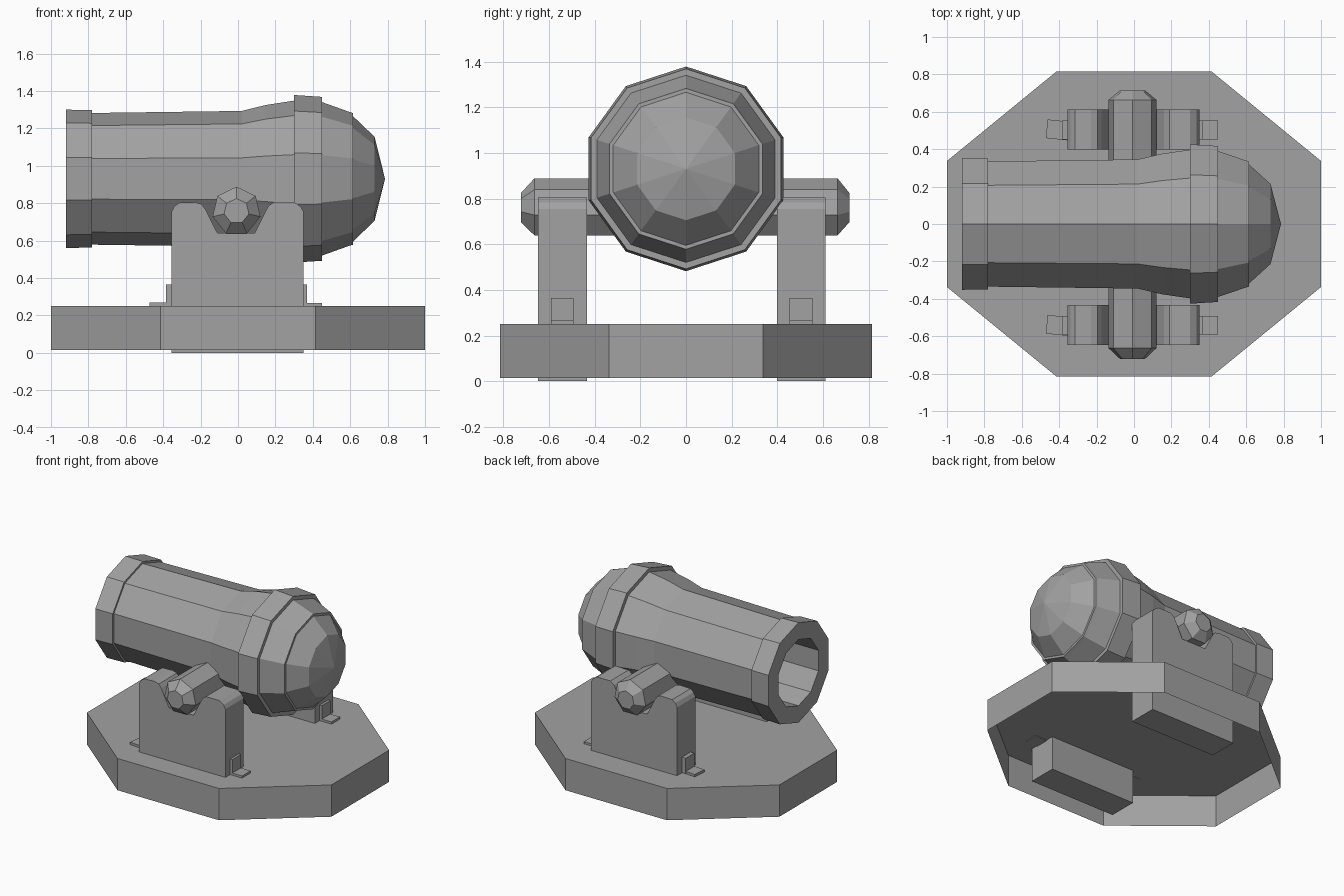
import bpy, bmesh, math
from mathutils import Matrix

if "Cube" in bpy.data.objects:
    bpy.data.objects.remove(bpy.data.objects["Cube"])

iron = bpy.data.materials.new("iron_grey")
iron.diffuse_color = (0.36, 0.36, 0.36, 1)
iron.use_nodes = True
iron.node_tree.nodes["Principled BSDF"].inputs["Base Color"].default_value = iron.diffuse_color


def finish(name, bm):
    bmesh.ops.recalc_face_normals(bm, faces=bm.faces)
    mesh = bpy.data.meshes.new(name)
    bm.to_mesh(mesh)
    bm.free()
    mesh.materials.append(iron)
    obj = bpy.data.objects.new(name, mesh)
    bpy.context.collection.objects.link(obj)
    return obj


def lathe(name, profile, sides, axis, centre):
    """Revolve (distance, radius) pairs about x or y, one corner pointing up."""
    bm = bmesh.new()
    rings = []
    for d, r in profile:
        ring = []
        for i in range(sides if r else 1):
            t = 2 * math.pi * i / sides
            s, c = r * math.sin(t), r * math.cos(t)
            p = (d, s, c) if axis == "x" else (s, d, c)
            ring.append(bm.verts.new([a + b for a, b in zip(p, centre)]))
        rings.append(ring)
    for a, b in zip(rings, rings[1:]):
        for i in range(sides):
            j = (i + 1) % sides
            quad = [a[i % len(a)], a[j % len(a)], b[j % len(b)], b[i % len(b)]]
            bm.faces.new(list(dict.fromkeys(quad)))
    return finish(name, bm)


def prism(name, outline, start, vec, bottom=True):
    """Extrude a closed outline of 3D points along vec."""
    bm = bmesh.new()
    near = [bm.verts.new(p) for p in outline]
    far = [bm.verts.new([a + b for a, b in zip(p, vec)]) for p in outline]
    if bottom:
        bm.faces.new(near)
    bm.faces.new(far)
    n = len(near)
    for i in range(n):
        j = (i + 1) % n
        bm.faces.new((near[i], near[j], far[j], far[i]))
    bmesh.ops.translate(bm, verts=bm.verts, vec=start)
    return finish(name, bm)


def box(name, lo, hi, turn=0):
    bm = bmesh.new()
    size = [b - a for a, b in zip(lo, hi)]
    mid = [(a + b) / 2 for a, b in zip(lo, hi)]
    m = (Matrix.Translation(mid) @ Matrix.Rotation(turn, 4, "Z")
         @ Matrix.Diagonal((*size, 1)))
    bmesh.ops.create_cube(bm, size=1, matrix=m)
    return finish(name, bm)


# Eight-sided base, hollow and open underneath
octagon = [(-0.415, -0.815), (0.415, -0.815), (1, -0.337), (1, 0.337),
           (0.415, 0.815), (-0.415, 0.815), (-1, 0.337), (-1, -0.337)]
prism("base", [(x, y, 0) for x, y in octagon], (0, 0, 0.015),
      (0, 0, 0.235), bottom=False)

# Ten-sided barrel: bore, muzzle band, tube, breech ring and domed end
barrel = [(0.2, 0), (0.2, 0.245), (-0.92, 0.245), (-0.92, 0.37),
          (-0.78, 0.367), (-0.78, 0.352), (0.02, 0.363), (0.15, 0.395),
          (0.30, 0.418), (0.30, 0.448), (0.45, 0.438), (0.45, 0.41),
          (0.595, 0.358), (0.615, 0.352), (0.615, 0.335), (0.73, 0.225),
          (0.786, 0)]
lathe("barrel", barrel, 10, "x", (0, 0, 0.93))

# Seven-sided trunnion with tapered ends
trunnion = [(-0.722, 0), (-0.722, 0.068), (-0.664, 0.131),
            (0.664, 0.131), (0.715, 0.068), (0.715, 0)]
lathe("trunnion", trunnion, 7, "y", (-0.008, 0, 0.757))

# Notched supports, each with an angle bracket at both ends
notch = [(-0.355, 0), (0.35, 0), (0.35, 0.755), (0.335, 0.782), (0.30, 0.805),
         (0.19, 0.805), (0.16, 0.782), (0.09, 0.64), (-0.11, 0.64),
         (-0.175, 0.768), (-0.195, 0.795), (-0.23, 0.805), (-0.315, 0.802),
         (-0.34, 0.783), (-0.355, 0.755)]
for side, y in (("front", -0.647), ("back", 0.398)):
    prism(side + "_support", [(x, 0, z) for x, z in notch], (0, y, 0),
          (0, 0.213, 0))
    mid = y + 0.105
    box(side + "_left_bracket_plate", (-0.385, mid - 0.05, 0.245),
        (-0.35, mid + 0.05, 0.365))
    box(side + "_left_bracket_foot", (-0.467, mid - 0.05, 0.245),
        (-0.35, mid + 0.05, 0.268), math.radians(-6))
    box(side + "_right_bracket_plate", (0.345, mid - 0.05, 0.245),
        (0.368, mid + 0.05, 0.365))
    box(side + "_right_bracket_foot", (0.345, mid - 0.05, 0.245),
        (0.448, mid + 0.05, 0.266))
